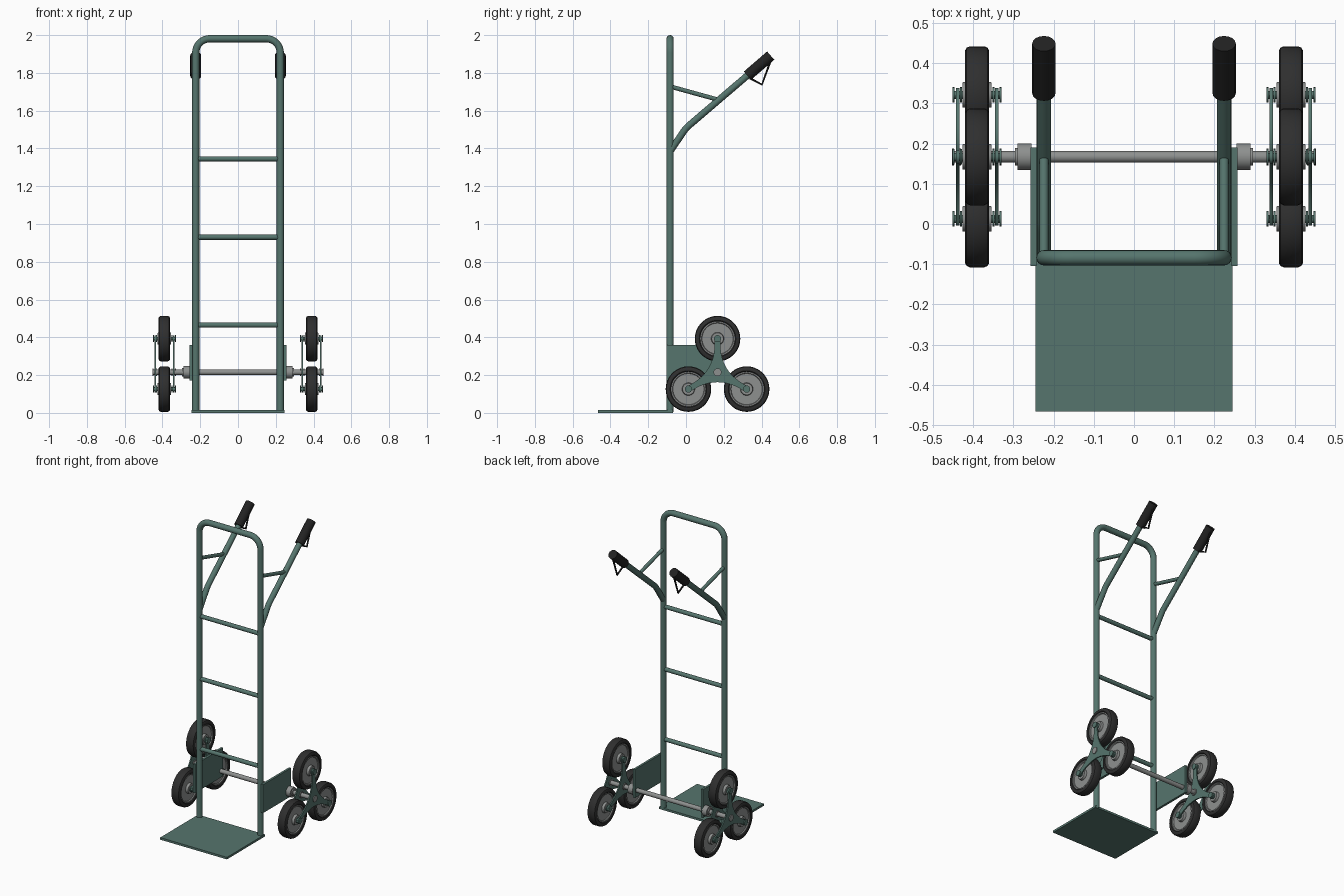
import bpy, bmesh, math
from mathutils import Vector

if "Cube" in bpy.data.objects:
    bpy.data.objects.remove(bpy.data.objects["Cube"])


def material(name, rgb):
    m = bpy.data.materials.new(name)
    m.diffuse_color = (*rgb, 1)
    m.use_nodes = True
    m.node_tree.nodes["Principled BSDF"].inputs["Base Color"].default_value = m.diffuse_color
    return m


GREEN = material("green paint", (0.092, 0.178, 0.154))
GREY = material("grey metal", (0.27, 0.28, 0.275))
TYRE = material("tyre rubber", (0.028, 0.028, 0.028))
GRIP = material("grip rubber", (0.016, 0.016, 0.016))


def finish(ob, mat, smooth=True):
    ob.data.materials.clear()
    ob.data.materials.append(mat)
    bpy.ops.object.select_all(action='DESELECT')
    ob.select_set(True)
    bpy.context.view_layer.objects.active = ob
    if smooth:
        bpy.ops.object.shade_smooth_by_angle(angle=math.radians(35))
    return ob


def from_bmesh(name, bm, mat, smooth=True):
    bmesh.ops.recalc_face_normals(bm, faces=bm.faces)
    me = bpy.data.meshes.new(name)
    bm.to_mesh(me)
    bm.free()
    ob = bpy.data.objects.new(name, me)
    bpy.context.collection.objects.link(ob)
    return finish(ob, mat, smooth)


def box(name, lo, hi, mat):
    bm = bmesh.new()
    bmesh.ops.create_cube(bm, size=1)
    for v in bm.verts:
        v.co = [(a + b) / 2 + c * (b - a) for a, b, c in zip(lo, hi, v.co)]
    return from_bmesh(name, bm, mat, False)


def fillet(points, radius, steps=8):
    """Round the inner corners of a path."""
    pts = [Vector(p) for p in points]
    out = [pts[0]]
    for a, b, c in zip(pts, pts[1:], pts[2:]):
        u, v = (a - b).normalized(), (c - b).normalized()
        half = u.angle(v) / 2
        centre = b + (u + v).normalized() * radius / math.sin(half)
        t = radius / math.tan(half)
        p, q = b + u * t - centre, b + v * t - centre
        ang = p.angle(q)
        for i in range(steps + 1):
            k = i / steps
            out.append(centre + (p * math.sin((1 - k) * ang) + q * math.sin(k * ang)) / math.sin(ang))
    return out + [pts[-1]]


def tube(name, points, r, mat, resolution=4):
    cu = bpy.data.curves.new(name, 'CURVE')
    cu.dimensions = '3D'
    cu.bevel_depth, cu.bevel_resolution, cu.use_fill_caps = r, resolution, True
    sp = cu.splines.new('POLY')
    sp.points.add(len(points) - 1)
    for p, co in zip(sp.points, points):
        p.co = (*co, 1)
    ob = bpy.data.objects.new(name, cu)
    bpy.context.collection.objects.link(ob)
    bpy.ops.object.select_all(action='DESELECT')
    ob.select_set(True)
    bpy.context.view_layer.objects.active = ob
    bpy.ops.object.convert(target='MESH')
    return finish(bpy.context.view_layer.objects.active, mat)


def lathe(name, profile, centre, mat, segs=32):
    """Spin (x offset, radius) pairs around an axis along x."""
    bm = bmesh.new()
    rings = []
    for x, r in profile:
        rings.append([bm.verts.new((centre[0] + x,
                                    centre[1] + r * math.sin(2 * math.pi * i / segs),
                                    centre[2] + r * math.cos(2 * math.pi * i / segs)))
                      for i in range(segs)])
    for a, b in zip(rings, rings[1:]):
        for i in range(segs):
            j = (i + 1) % segs
            bm.faces.new((a[i], a[j], b[j], b[i]))
    if profile[0] != profile[-1]:
        bm.faces.new(rings[0])
        bm.faces.new(rings[-1])
    else:
        bmesh.ops.remove_doubles(bm, verts=bm.verts, dist=1e-6)
    return from_bmesh(name, bm, mat)


def disc(name, x0, x1, r, y, z, mat, segs=20):
    return lathe(name, [(x0, r), (x1, r)], (0, y, z), mat, segs)


AY, AZ = 0.167, 0.215      # axle position
ARM = 0.178                # axle to wheel centre
ANGLES = [math.radians(a) for a in (90, 210, 330)]


def spider(name, x, mat, thick=0.008, tip=0.017):
    """Three-armed plate with rounded tips and concave sides."""
    outline = []
    for a in ANGLES:
        c = Vector((math.cos(a), math.sin(a))) * ARM
        arc = [c + tip * Vector((math.cos(a + t), math.sin(a + t)))
               for t in [math.radians(d) for d in range(-80, 81, 20)]]
        outline += arc
        b = a + math.radians(120)
        c2 = Vector((math.cos(b), math.sin(b))) * ARM
        e = b - math.radians(80)
        end = c2 + tip * Vector((math.cos(e), math.sin(e)))
        for i in range(1, 12):
            k = i / 12
            outline.append(arc[-1] * (1 - k) ** 2 + end * k ** 2)
    bm = bmesh.new()
    f = bm.faces.new([bm.verts.new((x - thick / 2, AY + p.x, AZ + p.y)) for p in outline])
    ext = bmesh.ops.extrude_face_region(bm, geom=[f])
    for v in ext['geom']:
        if isinstance(v, bmesh.types.BMVert):
            v.co.x += thick
    return from_bmesh(name, bm, mat)


# Main frame, rungs and toe plate
FX, FY, FR = 0.224, -0.084, 0.019
tube("frame", fillet([(-FX, FY, 0.004), (-FX, FY, 1.981), (FX, FY, 1.981), (FX, FY, 0.004)], 0.075, 10),
     FR, GREEN, 6)
for z in (0.465, 0.93, 1.345):
    tube("rung", [(-FX, FY, z), (FX, FY, z)], 0.0135, GREEN)
box("toe_plate", (-0.245, -0.466, 0), (0.245, -0.068, 0.014), GREEN)

# Axle
disc("axle", -0.45, 0.45, 0.0145, AY, AZ, GREY)

for s in (-1, 1):
    # Side plate and axle collar
    xs = sorted((s * 0.242, s * 0.257))
    box("side_plate", (xs[0], -0.104, 0.172), (xs[1], 0.19, 0.36), GREEN)
    lathe("axle_collar", [(s * x, r) for x, r in
          ((0.255, 0.033), (0.289, 0.033), (0.289, 0.022), (0.296, 0.022))], (0, AY, AZ), GREY, 24)
    for x in (0.329, 0.347, 0.43, 0.447):
        disc("axle_washer", s * x, s * (x + 0.005), 0.021, AY, AZ, GREY)

    # Rear handle with brace, grip and brake lever
    hx = s * FX
    tube("handle", fillet([(hx, FY, 1.385), (hx, 0.0, 1.508), (hx, 0.40, 1.85)], 0.15), 0.018, GREEN, 6)
    tube("handle_brace", [(hx, FY, 1.728), (hx, 0.17, 1.658)], 0.0115, GREEN)
    grip = lambda d: (hx, 0.325 + 0.757 * d, 1.785 + 0.653 * d)
    tube("grip", [grip(0), grip(0.163)], 0.029, GRIP, 6)
    lever = [(0.338, 1.772), (0.402, 1.738), (0.45, 1.87)]
    tube("brake_lever", [(hx, y, z) for y, z in lever], 0.006, GRIP, 2)

    # Three-wheel cluster
    WX = s * 0.39
    for x in (0.341, 0.438):
        spider("wheel_spider", s * x, GREEN)
    for a in ANGLES:
        y, z = AY + ARM * math.cos(a), AZ + ARM * math.sin(a)
        tyre = [(-0.024, 0.091), (-0.030, 0.097), (-0.030, 0.110), (-0.026, 0.117), (-0.018, 0.1205),
                (0.018, 0.1205), (0.026, 0.117), (0.030, 0.110), (0.030, 0.097), (0.024, 0.091), (-0.024, 0.091)]
        lathe("tyre", tyre, (WX, y, z), TYRE, 36)
        rim = [(-0.036, 0.031), (-0.020, 0.034), (-0.020, 0.082), (-0.026, 0.085), (-0.026, 0.092),
               (0.026, 0.092), (0.026, 0.085), (0.020, 0.082), (0.020, 0.034), (0.036, 0.031)]
        lathe("wheel_rim", rim, (WX, y, z), GREY, 36)
        disc("wheel_bolt", s * 0.33, s * 0.45, 0.010, y, z, GREEN, 16)
        for x in (0.329, 0.347, 0.428, 0.446):
            disc("bolt_head", s * x, s * (x + 0.005), 0.019, y, z, GREEN, 16)
